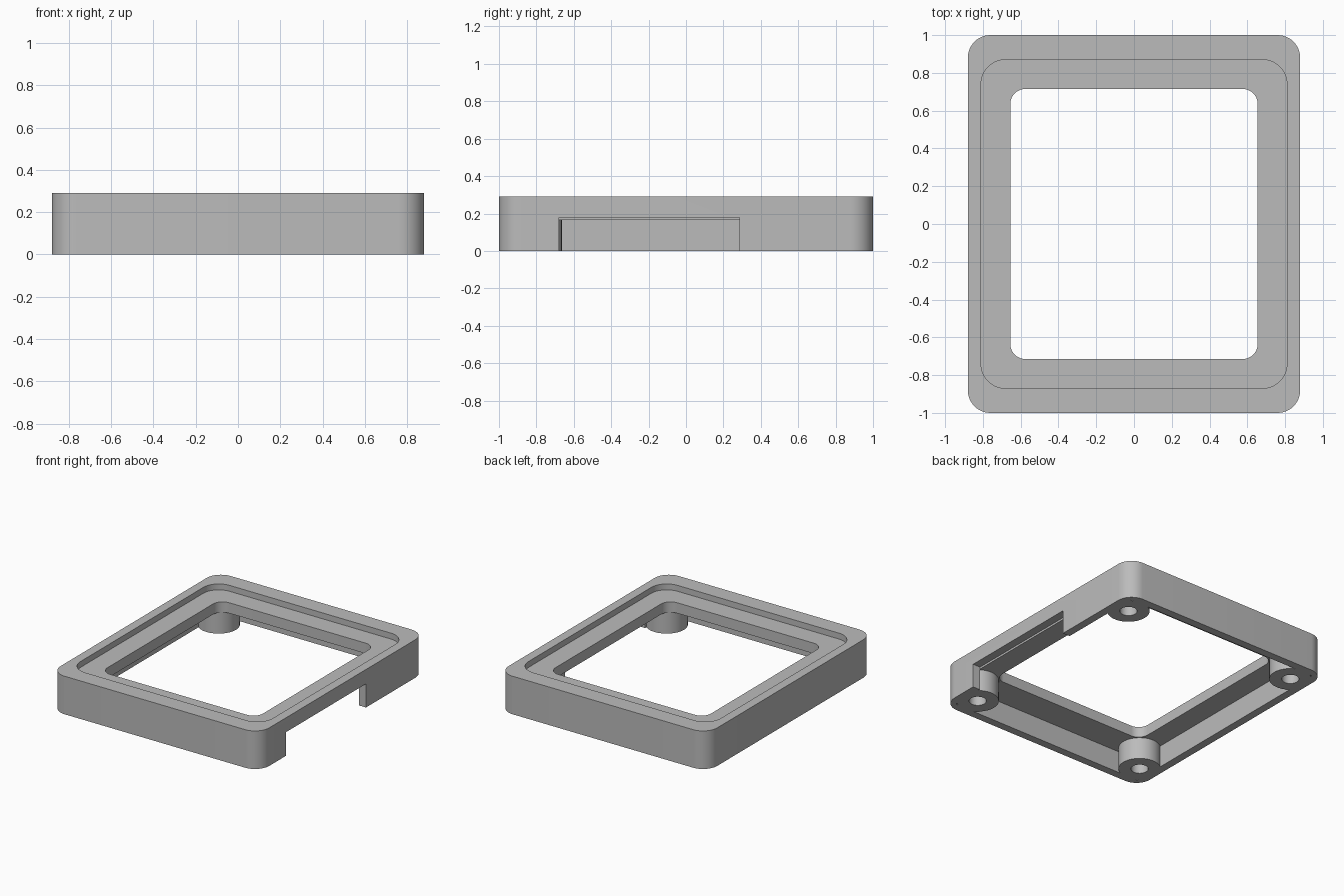
import bpy, bmesh
from math import cos, sin, pi

if "Cube" in bpy.data.objects:
    bpy.data.objects.remove(bpy.data.objects["Cube"])

grey = bpy.data.materials.new("plain_grey")
grey.use_nodes = True
colour = (0.5, 0.5, 0.5, 1)
grey.diffuse_color = colour
grey.node_tree.nodes["Principled BSDF"].inputs["Base Color"].default_value = colour


def prism(name, outline, z0, z1):
    """Extrude a flat outline from z0 to z1."""
    bm = bmesh.new()
    face = bm.faces.new([bm.verts.new((x, y, z0)) for x, y in outline])
    up = bmesh.ops.extrude_face_region(bm, geom=[face])["geom"]
    bmesh.ops.translate(bm, vec=(0, 0, z1 - z0),
                        verts=[v for v in up if isinstance(v, bmesh.types.BMVert)])
    bmesh.ops.recalc_face_normals(bm, faces=bm.faces)
    mesh = bpy.data.meshes.new(name)
    bm.to_mesh(mesh)
    bm.free()
    mesh.materials.append(grey)
    obj = bpy.data.objects.new(name, mesh)
    bpy.context.collection.objects.link(obj)
    return obj


def rounded(hx, hy, r, steps=12):
    """Rectangle outline with rounded corners."""
    points = []
    for q, (sx, sy) in enumerate([(1, 1), (-1, 1), (-1, -1), (1, -1)]):
        for i in range(steps + 1):
            a = (q + i / steps) * pi / 2
            points.append((sx * (hx - r) + r * cos(a), sy * (hy - r) + r * sin(a)))
    return points


def circle(cx, cy, r, steps=48):
    angles = [2 * pi * i / steps for i in range(steps)]
    return [(cx + r * cos(a), cy + r * sin(a)) for a in angles]


def combine(target, tool, operation):
    """Apply a boolean and discard the tool."""
    mod = target.modifiers.new(tool.name, "BOOLEAN")
    mod.operation, mod.object, mod.solver = operation, tool, "EXACT"
    bpy.context.view_layer.objects.active = target
    bpy.ops.object.modifier_apply(modifier=mod.name)
    bpy.data.objects.remove(tool)


# Outer shell, hollowed from below
frame = prism("bezel_frame", rounded(0.88, 1.0, 0.12), 0, 0.29)
combine(frame, prism("cavity", rounded(0.82, 0.94, 0.015, 4), -0.1, 0.165), "DIFFERENCE")

# Corner screw bosses with blind holes
corners = [(sx * 0.73, sy * 0.81) for sx in (-1, 1) for sy in (-1, 1)]
for x, y in corners:
    combine(frame, prism("boss", circle(x, y, 0.146), 0, 0.2), "UNION")
for x, y in corners:
    combine(frame, prism("screw_hole", circle(x, y, 0.06, 32), -0.1, 0.17), "DIFFERENCE")

# Top recess and window opening
combine(frame, prism("recess", rounded(0.81, 0.87, 0.13), 0.245, 0.4), "DIFFERENCE")
combine(frame, prism("window", rounded(0.655, 0.715, 0.08), -0.1, 0.5), "DIFFERENCE")

# Side opening in the left wall
slot = [(0.818, -0.68), (1.0, -0.68), (1.0, 0.285), (0.818, 0.285)]
combine(frame, prism("side_opening", slot, -0.1, 0.18), "DIFFERENCE")

# Smooth rounded corners, crisp edges
bpy.ops.object.select_all(action="DESELECT")
frame.select_set(True)
bpy.context.view_layer.objects.active = frame
bpy.ops.object.shade_smooth_by_angle()
